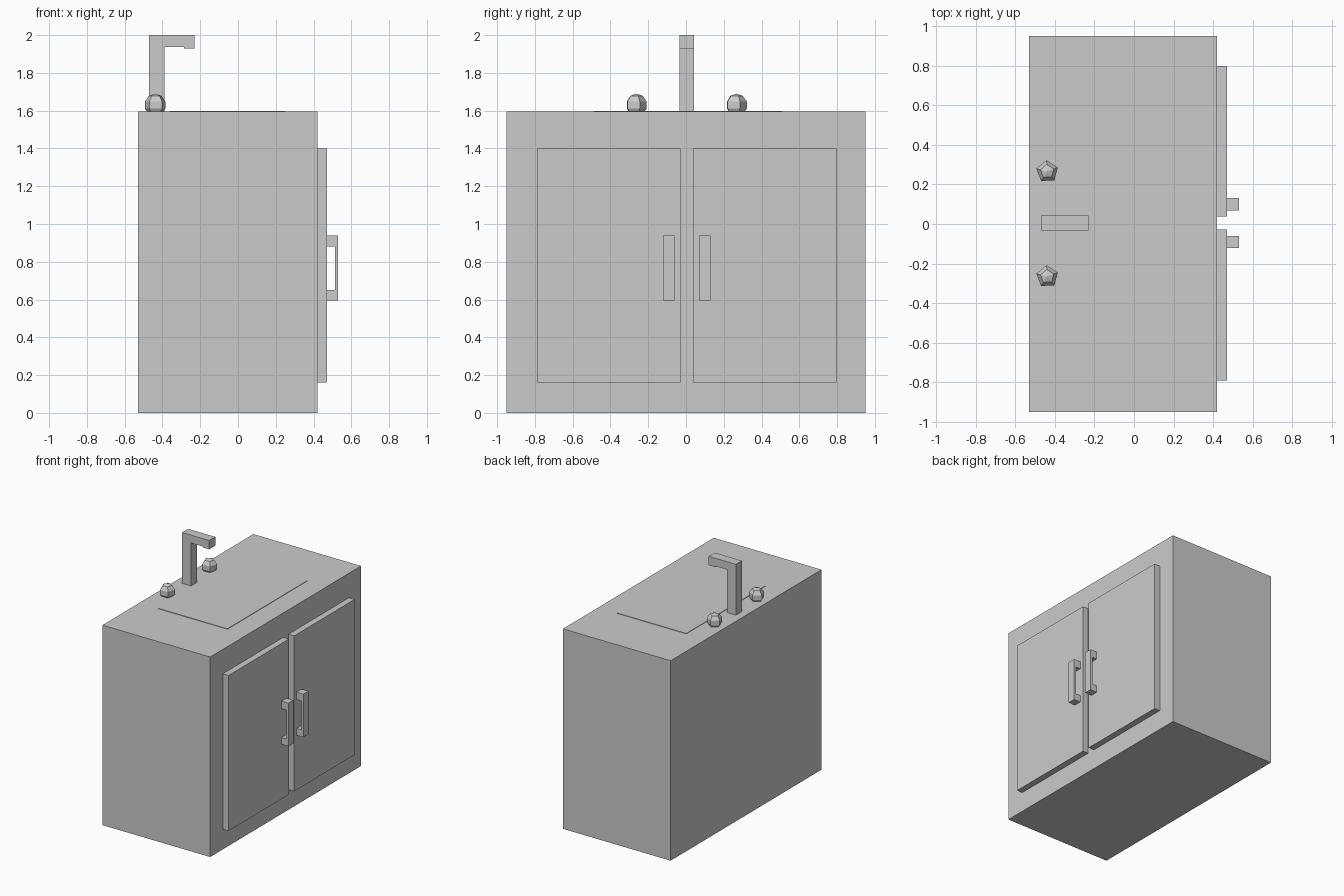
import bpy, bmesh, math

if "Cube" in bpy.data.objects:
    bpy.data.objects.remove(bpy.data.objects["Cube"])

MID = 0.004  # y of the plane the fittings are mirrored about


def box(name, x, y, z):
    """Box from (min, max) pairs on each axis."""
    bpy.ops.mesh.primitive_cube_add(
        size=1, location=[(a + b) / 2 for a, b in (x, y, z)])
    ob = bpy.context.object
    ob.name = name
    ob.scale = [b - a for a, b in (x, y, z)]
    bpy.ops.object.transform_apply(location=False, rotation=False, scale=True)
    return ob


def extrude_profile(name, pts, y0, y1):
    """Extrude an (x, z) outline along y."""
    bm = bmesh.new()
    face = bm.faces.new([bm.verts.new((x, y0, z)) for x, z in pts])
    ret = bmesh.ops.extrude_face_region(bm, geom=[face])
    verts = [g for g in ret["geom"] if isinstance(g, bmesh.types.BMVert)]
    bmesh.ops.translate(bm, verts=verts, vec=(0, y1 - y0, 0))
    bmesh.ops.recalc_face_normals(bm, faces=bm.faces)
    me = bpy.data.meshes.new(name)
    bm.to_mesh(me)
    bm.free()
    ob = bpy.data.objects.new(name, me)
    bpy.context.collection.objects.link(ob)
    return ob


# Cabinet body and the thin sink panel set in its top
box("cabinet", (-0.53, 0.42), (-0.95, 0.95), (0, 1.595))
box("sink_panel", (-0.36, 0.25), (-0.49, 0.51), (1.57, 1.599))

# Faucet: upright post, arm and short lip at the spout
extrude_profile("faucet", [
    (-0.47, 1.58), (-0.39, 1.58), (-0.39, 1.937), (-0.285, 1.937),
    (-0.285, 1.93), (-0.23, 1.93), (-0.23, 2.0), (-0.47, 2.0)],
    MID - 0.038, MID + 0.038)

# C-shaped door handle outline
handle = [(0.465, 0.595), (0.53, 0.595), (0.53, 0.94), (0.465, 0.94),
          (0.465, 0.88), (0.513, 0.88), (0.513, 0.65), (0.465, 0.65)]

for side, s in (("left", -1), ("right", 1)):
    # Doors and handles
    box(side + "_door", (0.415, 0.47),
        sorted((MID + s * 0.033, MID + s * 0.794)), (0.16, 1.4))
    extrude_profile(side + "_handle", handle,
                    *sorted((MID + s * 0.064, MID + s * 0.126)))
    # Five-sided tap knobs, partly sunk into the top
    bpy.ops.mesh.primitive_uv_sphere_add(
        segments=5, ring_count=5, radius=0.06,
        location=(-0.438, s * 0.265, 1.63), rotation=(0, 0, math.radians(3)))
    bpy.context.object.name = side + "_tap_knob"
